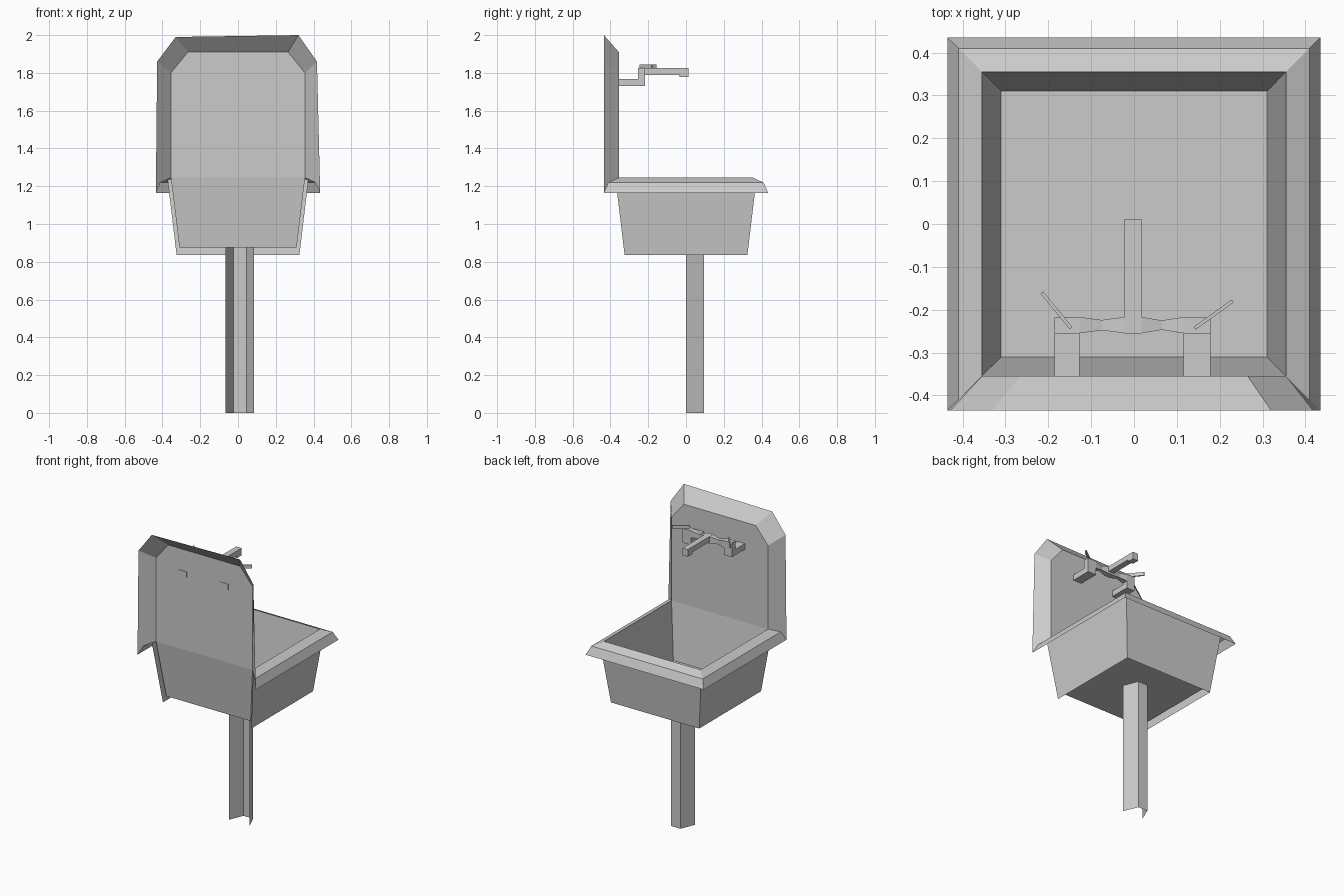
import bpy, bmesh
from math import atan2, hypot
from mathutils import Vector, Matrix

if "Cube" in bpy.data.objects:
    bpy.data.objects.remove(bpy.data.objects["Cube"])


def make(name, verts, faces):
    """Flat-shaded mesh object with consistent normals."""
    mesh = bpy.data.meshes.new(name)
    mesh.from_pydata(verts, [], faces)
    bm = bmesh.new()
    bm.from_mesh(mesh)
    bmesh.ops.remove_doubles(bm, verts=bm.verts, dist=1e-5)
    bmesh.ops.recalc_face_normals(bm, faces=bm.faces)
    bm.to_mesh(mesh)
    bm.free()
    obj = bpy.data.objects.new(name, mesh)
    bpy.context.collection.objects.link(obj)
    return obj


def loft(name, rings, closed, cap_start=False, cap_end=False):
    """Skin a list of equal-length point rings."""
    n = len(rings[0])
    verts = [p for ring in rings for p in ring]
    faces = []
    for k in range(len(rings) - 1):
        for i in range(n if closed else n - 1):
            j = (i + 1) % n
            faces.append((k * n + i, k * n + j, (k + 1) * n + j, (k + 1) * n + i))
    if cap_start:
        faces.append(tuple(range(n)))
    if cap_end:
        faces.append(tuple(range((len(rings) - 1) * n, len(rings) * n)))
    return make(name, verts, faces)


def extrude_x(name, profile, x0, x1):
    """Solid from a (y, z) profile, extruded along x."""
    return loft(name, [[(x, y, z) for y, z in profile] for x in (x0, x1)], True, True, True)


CORNERS = [(-1, -1), (-1, 1), (1, 1), (1, -1)]


def square_rings(profile):
    return [[(sx * r, sy * r, z) for sx, sy in CORNERS] for r, z in profile]


# Inner bowl: four walls and a floor
loft("inner_bowl", square_rings([(.355, 1.245), (.31, .875)]), True, cap_end=True)

# Rolled rim and outer skirt wrap three sides and stay open at -y
loft("rim", square_rings([(.355, 1.245), (.41, 1.22), (.435, 1.165)]), False)
loft("outer_skirt", square_rings([(.373, 1.236), (.325, .835)]), False)

# Backsplash: flat panel with clipped corners and a flared edge
inner = [(-.355, 1.245), (-.355, 1.80), (-.265, 1.91), (.265, 1.91), (.355, 1.80), (.355, 1.245)]
outer = [(-.435, 1.165), (-.428, 1.86), (-.33, 1.99), (.32, 2.0), (.418, 1.86), (.435, 1.165)]
verts = [(x, -.355, z) for x, z in inner] + [(x, -.435, z) for x, z in outer]
verts += [(-.41, -.41, 1.22), (.41, -.41, 1.22)]
faces = [tuple(range(6)), (0, 12, 6, 7, 1), (4, 10, 11, 13, 5)]
faces += [(i, i + 1, i + 7, i + 6) for i in (1, 2, 3)]
make("backsplash", verts, faces)

# Pedestal: open three-sided channel
channel = [(-.065, 0), (-.025, .095), (.045, .095), (.085, 0)]
loft("pedestal", [[(x, y, z) for x, y in channel] for z in (0, .875)], False)

# Tap mounts: L-shaped blocks that poke through the backsplash
mount = [(-.358, 1.73), (-.218, 1.73), (-.218, 1.825), (-.255, 1.825), (-.255, 1.768), (-.358, 1.768)]
for side, x0, x1 in (("left", -.185, -.127), ("right", .116, .178)):
    extrude_x(side + "_tap_mount", mount, x0, x1)

# Spout with a small down-turned tip
spout = [(-.255, 1.79), (-.035, 1.79), (-.035, 1.777), (.012, 1.777), (.012, 1.825), (-.255, 1.825)]
extrude_x("spout", spout, -.022, .018)

# Wavy crossbar joining the mounts to the spout
bar = []
for x, h in ((-.127, .019), (-.075, .012), (-.022, .019), (.018, .019), (.065, .011), (.116, .019)):
    bar.append([(x, -.236 + sy * h, 1.80 + sz * h * 1.25) for sy, sz in CORNERS])
loft("tap_crossbar", bar, True, True, True)

# Thin lever handles
for side, a, b in (("left", (-.147, -.243), (-.215, -.16)), ("right", (.142, -.243), (.23, -.18))):
    d = Vector((b[0] - a[0], b[1] - a[1], 0))
    n = Vector((-d.y, d.x, 0)).normalized() * .004
    p, q = Vector((*a, 0)), Vector((*b, 0))
    base = [p - n, q - n, q + n, p + n]
    loft(side + "_tap_handle", [[v + Vector((0, 0, z)) for v in base] for z in (1.822, 1.845)],
         True, True, True)
